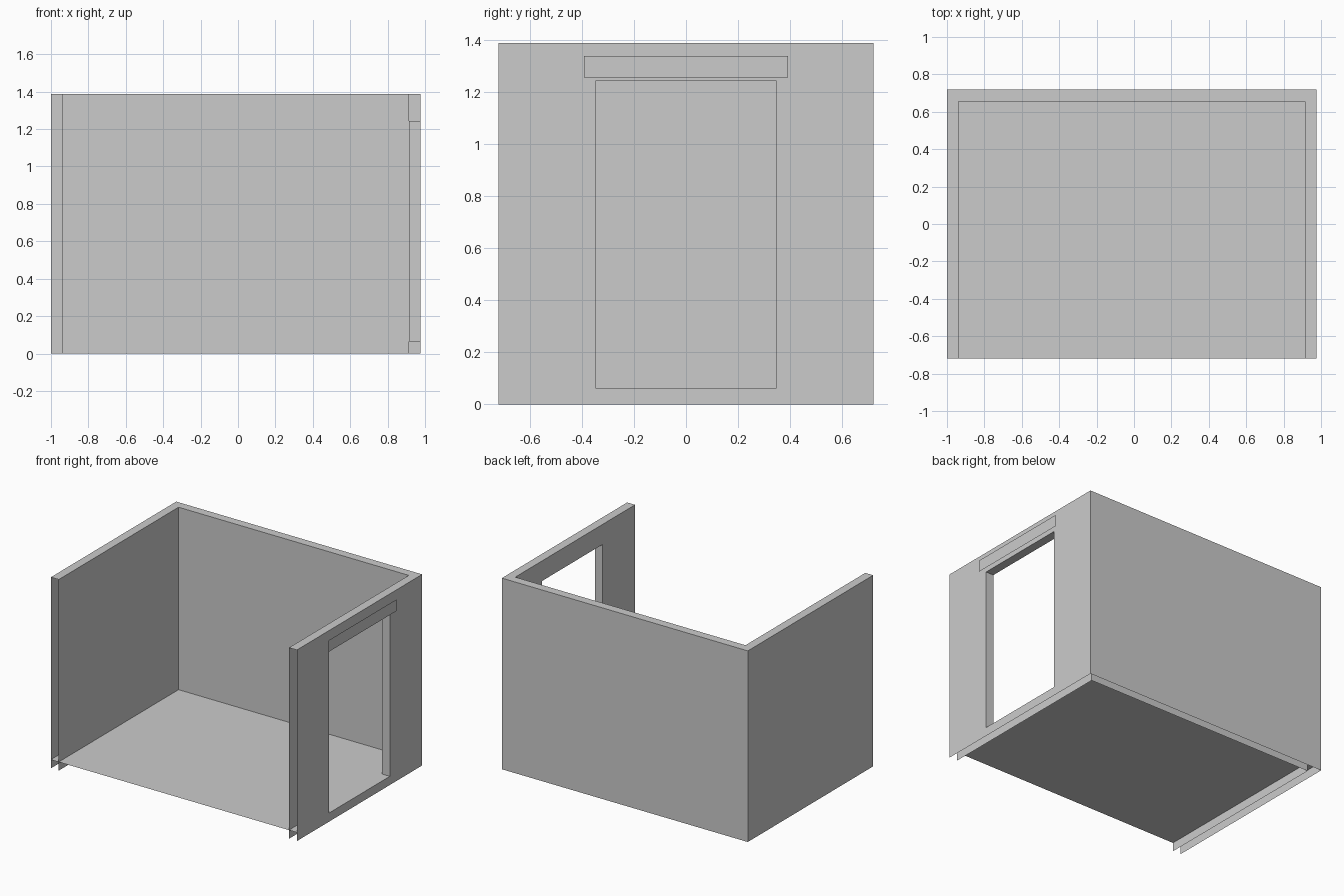
import bpy
import bmesh

cube = bpy.data.objects.get("Cube")
if cube:
    bpy.data.objects.remove(cube, do_unlink=True)

# One plain grey for the whole room
grey = bpy.data.materials.new("plain grey")
grey.use_nodes = True
grey.diffuse_color = (0.6, 0.6, 0.6, 1)
grey.node_tree.nodes["Principled BSDF"].inputs["Base Color"].default_value = grey.diffuse_color

# Main dimensions: outer shell, inner shell, floor level and doorway
LEFT, RIGHT, BACK, FRONT, TOP = -1.0, 0.976, 0.719, -0.719, 1.388
THICK, FLOOR = 0.063, 0.063
IN_LEFT, IN_RIGHT, IN_BACK = LEFT + THICK, RIGHT - THICK, BACK - THICK
DOOR_Y, DOOR_TOP = 0.348, 1.242


def sheet(bm, axis, at, us, vs, flip=False, hole=False):
    """Flat grid across one axis; us and vs are grid lines on the other two."""
    def point(u, v):
        co = [u, v]
        co.insert(axis, at)
        return bm.verts.new(co)
    grid = [[point(u, v) for v in vs] for u in us]
    for i in range(len(us) - 1):
        for j in range(len(vs) - 1):
            if hole and i == 1 and j == 1:
                continue
            quad = [grid[i][j], grid[i + 1][j], grid[i + 1][j + 1], grid[i][j + 1]]
            if (axis == 1) != flip:
                quad.reverse()
            bm.faces.new(quad)


def finish(name, bm):
    bmesh.ops.remove_doubles(bm, verts=bm.verts, dist=0.0005)
    mesh = bpy.data.meshes.new(name)
    bm.to_mesh(mesh)
    bm.free()
    mesh.materials.append(grey)
    bpy.context.collection.objects.link(bpy.data.objects.new(name, mesh))


# Floor runs under the hollow walls
bm = bmesh.new()
sheet(bm, 2, FLOOR, (LEFT, RIGHT), (FRONT, BACK))
finish("floor", bm)

# Left wall: hollow, open at its front end and underside
bm = bmesh.new()
sheet(bm, 0, LEFT, (FRONT, BACK), (0, TOP), flip=True)
sheet(bm, 0, IN_LEFT, (FRONT, IN_BACK), (0, TOP))
sheet(bm, 2, TOP, (LEFT, IN_LEFT), (FRONT, IN_BACK))
finish("left_wall", bm)

# Back wall with the top of both corners
bm = bmesh.new()
sheet(bm, 1, BACK, (LEFT, RIGHT), (0, TOP))
sheet(bm, 1, IN_BACK, (IN_LEFT, IN_RIGHT), (0, TOP), flip=True)
sheet(bm, 2, TOP, (LEFT, IN_LEFT, IN_RIGHT, RIGHT), (IN_BACK, BACK))
finish("back_wall", bm)

# Door wall: two skins with an opening, lined by jambs and a head
bm = bmesh.new()
heights = (0, FLOOR, DOOR_TOP, TOP)
sheet(bm, 0, RIGHT, (FRONT, -DOOR_Y, DOOR_Y, BACK), heights, hole=True)
sheet(bm, 0, IN_RIGHT, (FRONT, -DOOR_Y, DOOR_Y, IN_BACK), heights, flip=True, hole=True)
sheet(bm, 2, TOP, (IN_RIGHT, RIGHT), (FRONT, IN_BACK))
for side in (-1, 1):
    sheet(bm, 1, side * DOOR_Y, (IN_RIGHT, RIGHT), (FLOOR, DOOR_TOP), flip=side > 0)
sheet(bm, 2, DOOR_TOP, (IN_RIGHT, RIGHT), (-DOOR_Y, DOOR_Y), flip=True)
finish("door_wall", bm)

# Thin plate standing just off the wall above the doorway
bm = bmesh.new()
sheet(bm, 0, 1.0, (-0.391, 0.391), (1.254, 1.338))
finish("door_sign_plate", bm)
